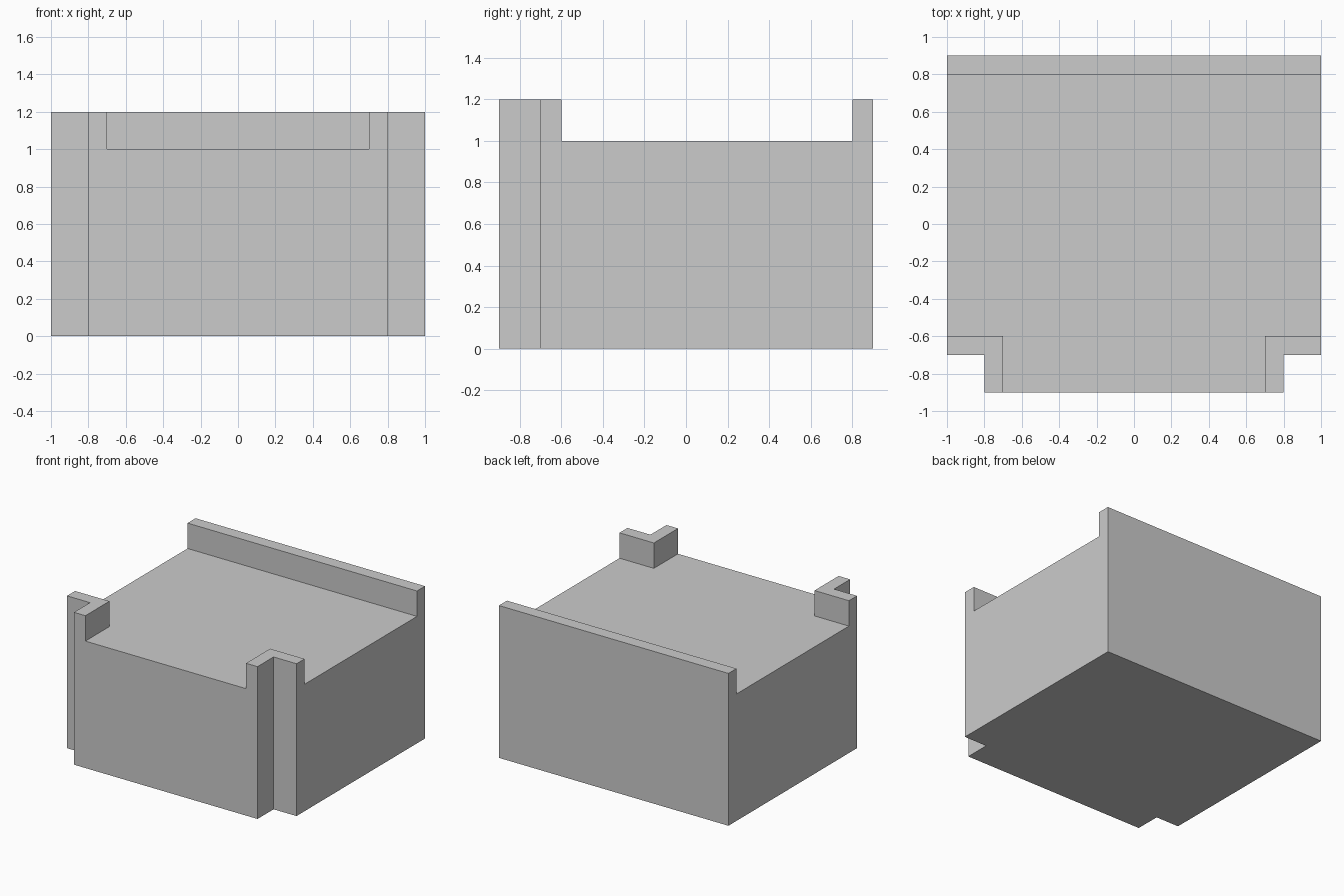
import bpy
import bmesh

if "Cube" in bpy.data.objects:
    bpy.data.objects.remove(bpy.data.objects["Cube"])


def prism(name, half_profile, z0, z1):
    """Extrude a left-right symmetric outline, given by its right half from front to back."""
    outline = half_profile + [(-x, y) for x, y in reversed(half_profile)]
    bm = bmesh.new()
    face = bm.faces.new([bm.verts.new((x, y, z0)) for x, y in outline])
    top = bmesh.ops.extrude_face_region(bm, geom=[face])["geom"]
    bmesh.ops.translate(bm, vec=(0, 0, z1 - z0),
                        verts=[v for v in top if isinstance(v, bmesh.types.BMVert)])
    bmesh.ops.recalc_face_normals(bm, faces=bm.faces[:])
    mesh = bpy.data.meshes.new(name)
    bm.to_mesh(mesh)
    bm.free()
    obj = bpy.data.objects.new(name, mesh)
    bpy.context.collection.objects.link(obj)
    return obj


# Solid block with notched front corners, up to the top of the walls
block = prism("walled_block",
              [(0.8, -0.9), (0.8, -0.7), (1.0, -0.7), (1.0, 0.9)], 0, 1.2)

# Recess that leaves the back wall and the two angled corner walls standing
recess = prism("recess_cutter",
               [(0.7, -1.1), (0.7, -0.6), (1.2, -0.6), (1.2, 0.8)], 1.0, 1.4)
recess.hide_render = True

cut = block.modifiers.new("recess", 'BOOLEAN')
cut.operation = 'DIFFERENCE'
cut.solver = 'EXACT'
cut.object = recess

# Bake the cut and drop the cutter
bpy.context.view_layer.objects.active = block
block.select_set(True)
bpy.ops.object.modifier_apply(modifier=cut.name)
bpy.data.objects.remove(recess)
